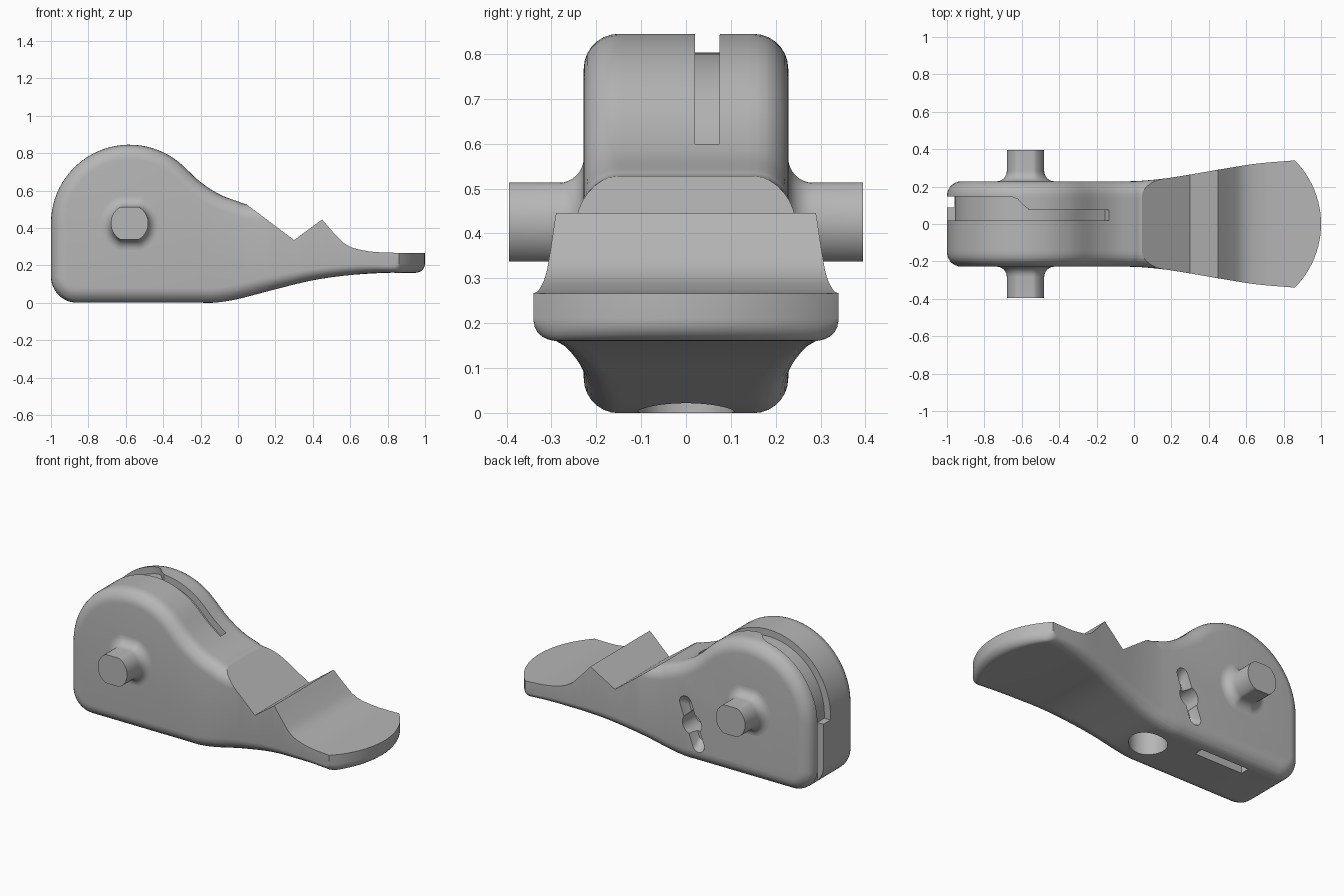
import bpy, bmesh, math
from mathutils import Vector

if "Cube" in bpy.data.objects:
    bpy.data.objects.remove(bpy.data.objects["Cube"])

grey = bpy.data.materials.new("satin_grey")
grey.use_nodes = True
grey.diffuse_color = (0.47, 0.47, 0.47, 1)
grey.node_tree.nodes["Principled BSDF"].inputs["Base Color"].default_value = (0.47, 0.47, 0.47, 1)

HALF = 0.228          # half width of the body
PIVOT = (-0.58, 0.425)


def finish(name, bm):
    bmesh.ops.recalc_face_normals(bm, faces=bm.faces)
    mesh = bpy.data.meshes.new(name)
    bm.to_mesh(mesh)
    bm.free()
    mesh.materials.append(grey)
    obj = bpy.data.objects.new(name, mesh)
    bpy.context.collection.objects.link(obj)
    return obj


def loft(loops):
    """Closed solid through equal-length loops, capped at both ends."""
    bm = bmesh.new()
    rings = [[bm.verts.new(p) for p in loop] for loop in loops]
    n = len(rings[0])
    for a, b in zip(rings, rings[1:]):
        for i in range(n):
            bm.faces.new((a[i], a[(i + 1) % n], b[(i + 1) % n], b[i]))
    bm.faces.new(rings[0])
    bm.faces.new(rings[-1])
    return bm


def prism(pts, y0, y1):
    return loft([[(x, y, z) for x, z in pts] for y in (y0, y1)])


def box(x0, x1, y0, y1, z0, z1):
    return prism([(x0, z0), (x1, z0), (x1, z1), (x0, z1)], y0, y1)


def arc(cx, cz, r, a0, a1, n):
    angles = [math.radians(a0 + (a1 - a0) * i / n) for i in range(n + 1)]
    return [(cx + r * math.cos(a), cz + r * math.sin(a)) for a in angles]


def spline(pts, n=6):
    """Smooth curve through the points."""
    p = [Vector(q) for q in pts]
    p = [2 * p[0] - p[1]] + p + [2 * p[-1] - p[-2]]
    out = []
    for a, b, c, d in zip(p, p[1:], p[2:], p[3:]):
        for i in range(n):
            t = i / n
            out.append(tuple(0.5 * (2 * b + (c - a) * t + (2 * a - 5 * b + 4 * c - d) * t * t
                                    + (3 * b - a - 3 * c + d) * t ** 3)))
    return out + [tuple(pts[-1])]


def normals(pts):
    n = len(pts)
    out = []
    for i in range(n):
        d = Vector(pts[(i + 1) % n]) - Vector(pts[i - 1])
        out.append(Vector((-d.y, d.x)).normalized())
    return out


def smooth01(t):
    t = min(max(t, 0), 1)
    return t * t * (3 - 2 * t)


# Side outline: rear corner, round head, neck, tip, underside
head = arc(*PIVOT, 0.42, 180, 47, 30)
neck = spline([head[-1], (-0.2, 0.645), (-0.1, 0.58), (0, 0.542), (0.06, 0.525), (0.3, 0.5)])
under = spline([(0.95, 0.16), (0.8, 0.16), (0.6, 0.148), (0.4, 0.12), (0.2, 0.072),
                (0, 0.02), (-0.12, 0.001), (-0.2, 0)])
outline = (arc(-0.86, 0.14, 0.14, 270, 180, 12) + head + neck[1:] + [(1, 0.5)]
           + arc(0.95, 0.21, 0.05, 0, -90, 6) + under[1:])
outward = normals(outline)


def edge_radius(x):
    return 0.078 - 0.04 * min(max((x - 0.1) / 0.76, 0), 1)


def body_layer(angle, side):
    loop = []
    for (x, z), nrm in zip(outline, outward):
        r = edge_radius(x)
        inset = r * (1 - math.cos(angle))
        nx = 0 if x > 0.9 else nrm.x
        loop.append((x - nx * inset, side * (HALF - r * (1 - math.sin(angle))), z - nrm.y * inset))
    return loop


# Body blank with rounded side edges
steps = [math.pi / 2 * i / 7 for i in range(8)]
bm = loft([body_layer(a, -1) for a in reversed(steps)] + [body_layer(a, 1) for a in steps])
cuts = [((-0.06 + 0.05 * i, 0, 0), (1, 0, 0)) for i in range(21)]
cuts += [((0, 0.02 * i, 0), (0, 1, 0)) for i in range(-10, 11)]
for co, no in cuts:
    bmesh.ops.bisect_plane(bm, geom=bm.verts[:] + bm.edges[:] + bm.faces[:], plane_co=co, plane_no=no)

# Flare the lever and round its tip in plan
flare = spline([(-0.06, HALF), (0.04, 0.231), (0.2, 0.248), (0.45, 0.29), (0.65, 0.322),
                (0.86, 0.34)], 10)


def half_width(x):
    for (xa, wa), (xb, wb) in zip(flare, flare[1:]):
        if x <= xb:
            return wa + (wb - wa) * max(0, (x - xa) / (xb - xa))
    return flare[-1][1]


for v in bm.verts:
    s = v.co.y / HALF
    tip = 0.517 + math.sqrt(0.483 ** 2 - (0.34 * s) ** 2)
    v.co.x -= max(0, (v.co.x - 0.6) / 0.4) * (1 - tip)
    v.co.y = s * half_width(v.co.x)
body = finish("lever_body", bm)

cutters = []

# Notch and dished thumb pad
pad = spline([(0.45, 0.445), (0.52, 0.365), (0.58, 0.31), (0.66, 0.282), (0.8, 0.268), (1.2, 0.265)])
cutters.append(prism([(0, 0.56), (0.3, 0.335)] + pad + [(1.2, 0.9), (0, 0.9)], -0.6, 0.6))

# Groove over the head, stepping wider toward the rear
track = [p for p in head + neck[1:] if p[0] < -0.12]
track = [(-1, 0.4)] + track
sections = []
for i, (x, z) in enumerate(track):
    d = Vector(track[min(i + 1, len(track) - 1)]) - Vector(track[max(i - 1, 0)])
    nrm = Vector((-d.y, d.x)).normalized()
    far = 0.075 + 0.072 * smooth01((-0.55 - x) / 0.1)
    low, high = Vector((x, z)) - 0.042 * nrm, Vector((x, z)) + 0.05 * nrm
    sections.append([(low.x, 0.02, low.y), (high.x, 0.02, high.y),
                     (high.x, far, high.y), (low.x, far, low.y)])
cutters.append(loft(sections))

# Rear slot and underside slot
cutters.append(box(-1.1, -0.959, 0.088, 0.1465, -0.1, 0.41))
cutters.append(box(-0.69, -0.36, 0.09, 0.147, -0.1, 0.05))

# Round hole in the underside
cutters.append(loft([[(x, y, z) for x, y in arc(-0.1, 0, 0.107, 0, 352.5, 47)] for z in (-0.1, 0.22)]))

# Slanted recess with a round hole in the back side
centre = Vector((-0.2, 0.24))
tilt = math.radians(70)
capsule = arc(0.13, 0, 0.04, -90, 90, 10) + arc(-0.13, 0, 0.04, 90, 270, 10)
loops = []
for y, k in ((0.3, 1), (HALF, 1), (0.195, 0.9), (0.165, 0.7)):
    loops.append([(centre.x + k * (u * math.cos(tilt) - v * math.sin(tilt)), y,
                   centre.y + k * (u * math.sin(tilt) + v * math.cos(tilt))) for u, v in capsule])
cutters.append(loft(loops))
cutters.append(prism(arc(centre.x, centre.y, 0.065, 0, 350, 35), 0.09, 0.32))

tools = []
for i, cut in enumerate(cutters):
    tool = finish("cutter_%d" % i, cut)
    tool.hide_render = True
    tools.append(tool)
    mod = body.modifiers.new("cut", 'BOOLEAN')
    mod.operation, mod.solver, mod.object = 'DIFFERENCE', 'EXACT', tool

# Bake the cuts and drop the cutters
bpy.context.view_layer.update()
baked = bpy.data.meshes.new_from_object(body.evaluated_get(bpy.context.evaluated_depsgraph_get()))
body.modifiers.clear()
body.data = baked
for tool in tools:
    bpy.data.objects.remove(tool)


# Pivot pins with flats and a filleted root
def pin_loop(y, grow):
    flat = 0.088 + grow
    return [(PIVOT[0] + x, y, PIVOT[1] + min(max(z, -flat), flat))
            for x, z in arc(0, 0, 0.1 + grow, 0, 354, 59)]


parts = [body]
for name, side in (("front_pin", -1), ("back_pin", 1)):
    loops = [pin_loop(side * 0.2, 0.055)]
    for i in range(9):
        a = math.pi / 2 * i / 8
        loops.append(pin_loop(side * (HALF + 0.055 * (1 - math.cos(a))), 0.055 * (1 - math.sin(a))))
    loops.append(pin_loop(side * 0.395, 0))
    parts.append(finish(name, loft(loops)))

for obj in parts:
    bpy.ops.object.select_all(action='DESELECT')
    obj.select_set(True)
    bpy.context.view_layer.objects.active = obj
    bpy.ops.object.shade_smooth_by_angle(angle=math.radians(28))
